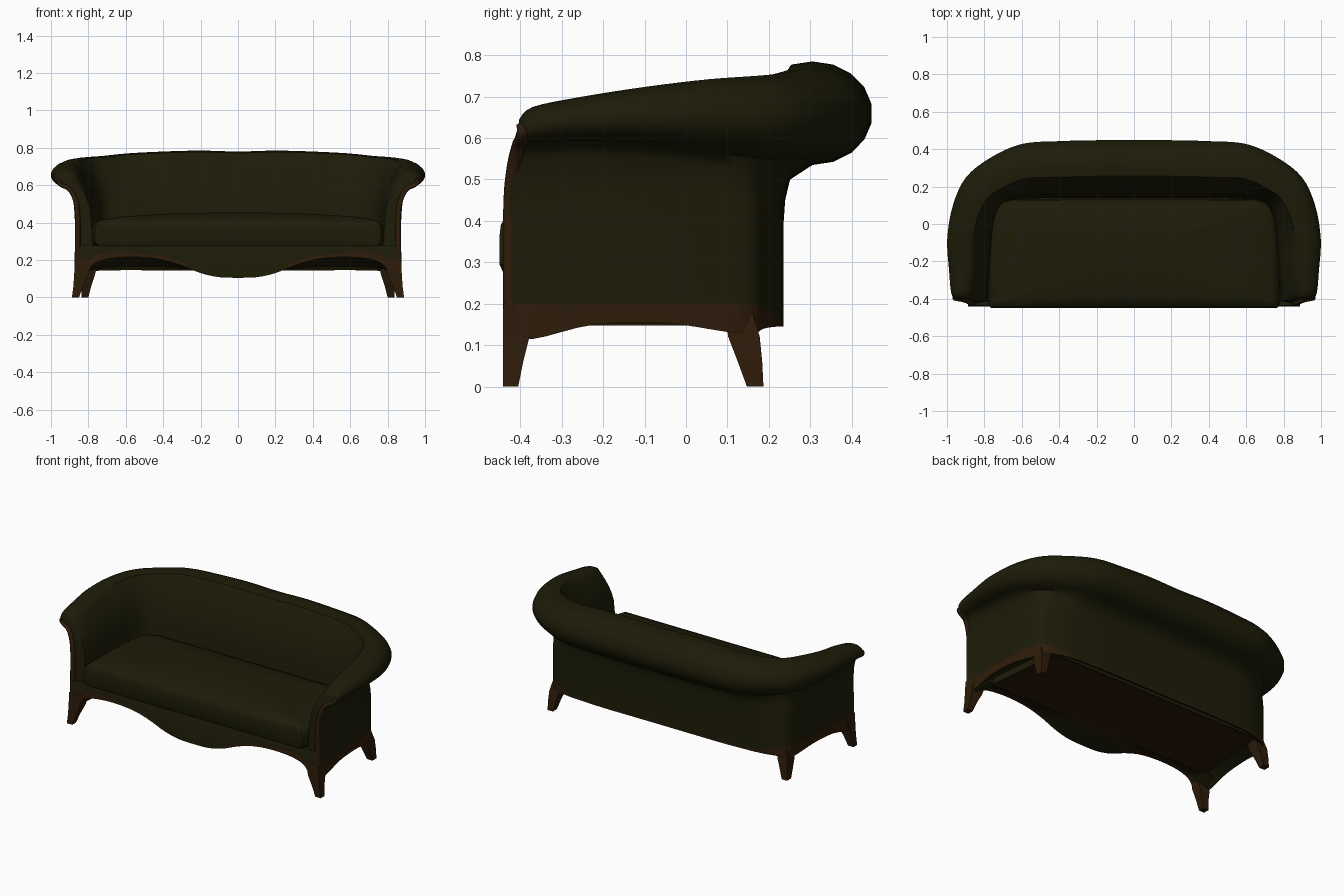
import bpy, bmesh, math
from mathutils import Vector

if "Cube" in bpy.data.objects:
    bpy.data.objects.remove(bpy.data.objects["Cube"])


def material(name, rgb):
    m = bpy.data.materials.new(name)
    m.diffuse_color = (*rgb, 1)
    m.use_nodes = True
    m.node_tree.nodes["Principled BSDF"].inputs["Base Color"].default_value = m.diffuse_color
    return m


GREEN = material("dark olive leather", (0.0125, 0.0115, 0.0025))
WOOD = material("dark brown wood", (0.027, 0.0115, 0.003))


def finish(name, bm, mats, angle=40):
    bmesh.ops.remove_doubles(bm, verts=bm.verts, dist=0.0005)
    bmesh.ops.recalc_face_normals(bm, faces=bm.faces)
    me = bpy.data.meshes.new(name)
    bm.to_mesh(me)
    bm.free()
    ob = bpy.data.objects.new(name, me)
    bpy.context.collection.objects.link(ob)
    for m in mats:
        me.materials.append(m)
    bpy.ops.object.select_all(action='DESELECT')
    ob.select_set(True)
    bpy.context.view_layer.objects.active = ob
    bpy.ops.object.shade_smooth_by_angle(angle=math.radians(angle))
    return ob


def loft(bm, rings, mat=lambda i, j: 0, caps=True):
    """Skin closed rings of equal length."""
    vs = [[bm.verts.new(p) for p in r] for r in rings]
    n = len(rings[0])
    for i in range(len(vs) - 1):
        for j in range(n):
            k = (j + 1) % n
            f = bm.faces.new((vs[i][j], vs[i][k], vs[i + 1][k], vs[i + 1][j]))
            f.material_index = mat(i, j)
    if caps:
        bm.faces.new(vs[0])
        bm.faces.new(vs[-1])


def spline(rows, sub):
    """Catmull-Rom through rows of numbers."""
    out = []
    for i in range(len(rows) - 1):
        a, b, c, d = (rows[max(0, min(len(rows) - 1, i + k))] for k in (-1, 0, 1, 2))
        for s in range(sub):
            t = s / sub
            out.append([0.5 * (2 * q + (r - p) * t + (2 * p - 5 * q + 4 * r - w) * t * t
                               + (3 * q - p - 3 * r + w) * t ** 3)
                        for p, q, r, w in zip(a, b, c, d)])
    out.append(list(rows[-1]))
    return out


# Wrap-around arms and back: roll edge xy, roll bottom, roll top, roll radius,
# inner foot xy, outer foot xy, lower edge, wood rail top
half = [
    (.955, -.400, .585, .645, .045, .775, -.41, .870, -.43, .130, .20),
    (.978, -.37, .587, .675, .07, .775, -.37, .872, -.37, .115, .20),
    (.990, -.25, .590, .700, .09, .765, -.25, .868, -.22, .150, .20),
    (1.00, -.08, .585, .725, .10, .755, -.10, .858, -.05, .153, .20),
    (.970, .10, .567, .742, .11, .745, .00, .843, .08, .135, .20),
    (.900, .25, .552, .750, .12, .720, .08, .822, .155, .125, .20),
    (.770, .355, .545, .757, .13, .670, .125, .775, .188, .140, .19),
    (.600, .430, .538, .770, .14, .580, .135, .660, .222, .145, .165),
    (.400, .445, .535, .780, .145, .400, .14, .420, .235, .145, .155),
    (.200, .450, .535, .785, .145, .200, .14, .210, .235, .145, .155),
    (0, .450, .535, .780, .145, 0, .14, 0, .235, .145, .155),
]
mirrored = [tuple(-v if k in (0, 5, 7) else v for k, v in enumerate(r)) for r in half[-2::-1]]
stations = spline(half + mirrored, 4)


def wall_section(s):
    R, I, B = Vector(s[0:2]), Vector(s[5:7]), Vector(s[7:9])
    z0, z1, rh, zb, zr = s[2], s[3], s[4], s[9], s[10]
    d = (R - I).normalized()
    c, zc, rv = R - d * rh, (z0 + z1) / 2, (z1 - z0) / 2

    def on_roll(deg):
        a = math.radians(deg)
        return c + d * rh * math.cos(a), zc + rv * math.sin(a)

    top, tz = on_roll(110)
    base = I + d * .012
    pts = [(I, .2), (I, .3), (base, .43)]
    # inner face swelling smoothly into the roll
    pts += [(base.lerp(top, k ** 1.9), .43 + (tz - .43) * k ** .9) for k in (.2, .4, .6, .75, .88)]
    pts += [on_roll(a) for a in range(110, -106, -20)]
    low = on_roll(-105)[0]
    pts += [(B.lerp(low, .5), z0 - .035), (B.lerp(low, .12), .45), (B, .40), (B, zr), (B, zb)]
    return [(p.x, p.y, z) for p, z in pts]


rings = [wall_section(s) for s in stations]
n = len(rings[0])
bm = bmesh.new()
loft(bm, rings, lambda i, j: 1 if j == n - 2 else 0)
finish("arms_and_back", bm, [GREEN, WOOD], 50)

# Seat cushion: square front corners, rounded rear corners, domed top
outline = [(-.765, -.45), (-.4, -.45), (0, -.45), (.4, -.45), (.765, -.45), (.78, -.42), (.778, -.2), (.765, 0)]
outline += [(.64 + .12 * math.cos(a), .02 + .11 * math.sin(a)) for a in (.3, .6, .9, 1.2, 1.5)]
outline += [(.3, .132), (0, .132), (-.3, .132)]
outline += [(-x, y) for x, y in outline[12:4:-1]]
rings = []
for s, z in ((.97, .275), (1, .295), (1, .365), (.99, .39), (.95, .412), (.8, .432), (.5, .447), (.2, .453)):
    rings.append([(x * s, -.16 + (y + .16) * s, z) for x, y in outline])
bm = bmesh.new()
loft(bm, rings)
finish("seat_cushion", bm, [GREEN], 50)

# Front apron: serpentine lower edge, wood trim toward the legs,
# underside sloping back to the seat deck
edge = [(0, .105), (.1, .108), (.2, .13), (.3, .17), (.4, .2), (.5, .213),
        (.6, .215), (.7, .205), (.77, .18), (.81, .13), (.865, .1)]
edge = spline(edge, 3)
edge = [(-x, z) for x, z in edge[:0:-1]] + edge
rings = []
for x, z in edge:
    trim = .018 + .03 * max(0, (abs(x) - .5) / .35)
    xb = x * .96
    rings.append([(xb, -.29, .278), (x, -.435, .278), (x, -.44, .268), (x, -.44, z + trim),
                  (x, -.442, z), (x, -.415, z + .004), (xb, -.29, .152)])
bm = bmesh.new()
loft(bm, rings, lambda i, j: 1 if j in (3, 4) and abs(edge[i][0] + edge[i + 1][0]) > .5 else 0)
finish("front_apron", bm, [GREEN, WOOD])


def slab(name, x0, x1, y0, y1, z0, z1, mat):
    """Box narrowing from x0 at the front to x1 at the rear."""
    bm = bmesh.new()
    loft(bm, [[(-x0, y0, z), (x0, y0, z), (x1, y1, z), (-x1, y1, z)] for z in (z0, z1)])
    finish(name, bm, [mat])


# Seat deck and underside panel
slab("seat_deck", .79, .74, -.31, .19, .152, .285, GREEN)
slab("underside_panel", .75, .71, -.30, .175, .147, .153, WOOD)

# Legs: levels of (z, x0, x1, y0, y1)
front_leg = [(0, .85, .888, -.442, -.405), (.06, .828, .88, -.442, -.393),
             (.12, .80, .876, -.442, -.378), (.2, .785, .872, -.441, -.36)]
rear_leg = [(0, .80, .838, .147, .187), (.06, .785, .836, .125, .184),
            (.12, .765, .832, .102, .178), (.2, .745, .815, .09, .155)]
# Curved wood post following the scroll at the front of each arm
post = [(.860, -.425, .12), (.857, -.425, .3), (.858, -.424, .45), (.873, -.416, .53),
        (.903, -.404, .58), (.940, -.396, .598), (.960, -.392, .615), (.950, -.392, .630)]
post = [Vector(p) for p in spline(post, 4)]

for side, sx in (("right", 1), ("left", -1)):
    for name, levels in (("front_leg", front_leg), ("rear_leg", rear_leg)):
        bm = bmesh.new()
        loft(bm, [[(sx * a, c, z), (sx * b, c, z), (sx * b, d, z), (sx * a, d, z)]
                  for z, a, b, c, d in levels])
        finish(f"{name}_{side}", bm, [WOOD])
    rings = []
    for i, p in enumerate(post):
        t = (post[min(i + 1, len(post) - 1)] - post[max(i - 1, 0)]).normalized()
        u = t.cross(Vector((0, 1, 0))).normalized()
        w = .017 - .007 * i / len(post)
        ring = []
        for k in range(8):
            a = math.tau * (k + .5) / 8
            q = p + u * w * math.cos(a) + Vector((0, .018 * math.sin(a), 0))
            ring.append((sx * q.x, q.y, q.z))
        rings.append(ring)
    bm = bmesh.new()
    loft(bm, rings)
    finish(f"arm_post_{side}", bm, [WOOD], 60)
